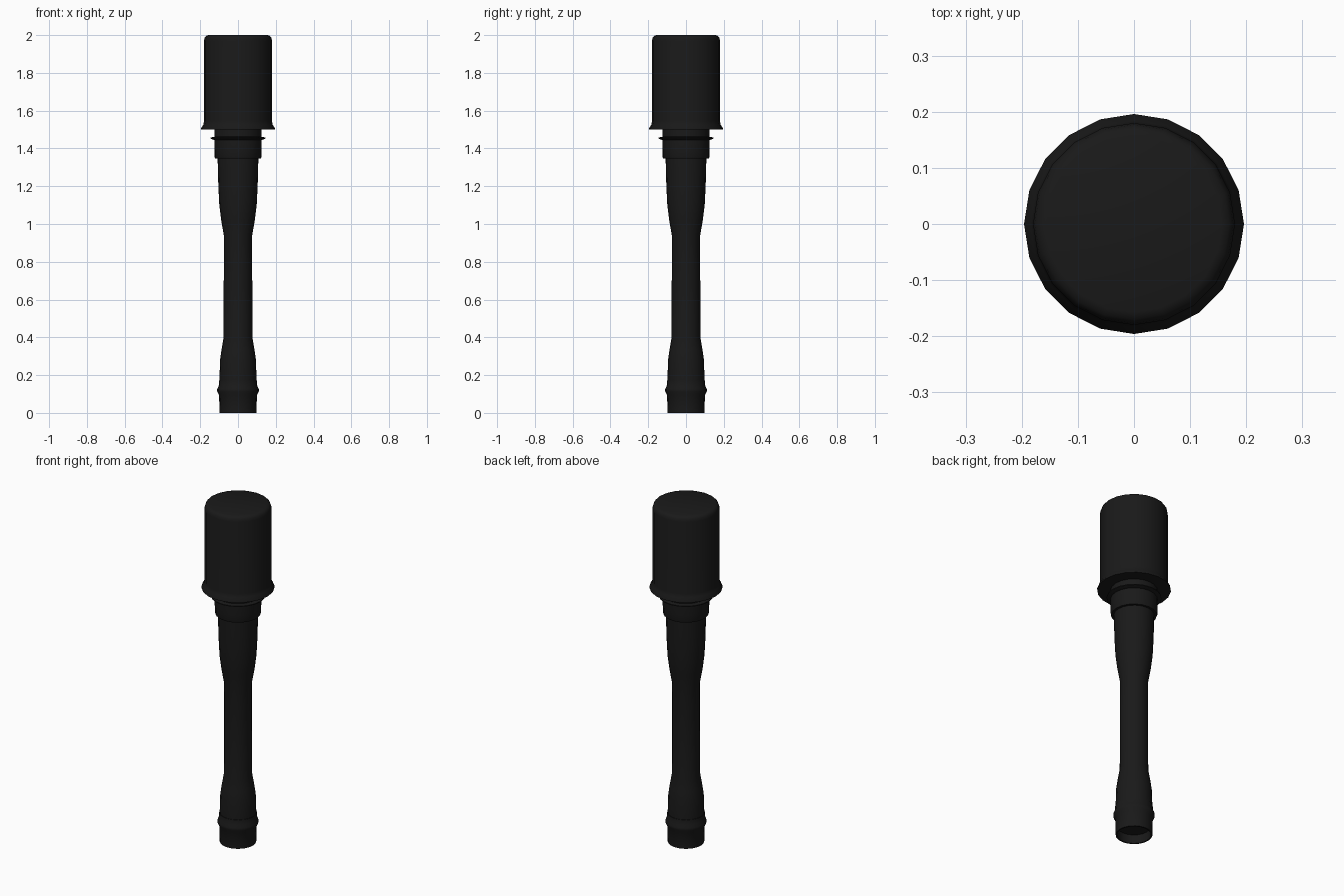
import bpy, bmesh, math

if "Cube" in bpy.data.objects:
    bpy.data.objects.remove(bpy.data.objects["Cube"])

SIDES = 20
mat = bpy.data.materials.new("black_paint")
mat.diffuse_color = (0.01, 0.01, 0.01, 1)
mat.use_nodes = True
mat.node_tree.nodes["Principled BSDF"].inputs["Base Color"].default_value = mat.diffuse_color


def lathe(name, profile):
    """Revolve (radius, z) points around z; radius 0 closes to a pole."""
    bm = bmesh.new()
    rings = []
    for r, z in profile:
        if r == 0:
            rings.append([bm.verts.new((0, 0, z))] * SIDES)
        else:
            angles = [2 * math.pi * i / SIDES for i in range(SIDES)]
            rings.append([bm.verts.new((r * math.cos(a), r * math.sin(a), z)) for a in angles])
    for lo, hi in zip(rings, rings[1:]):
        for i in range(SIDES):
            j = (i + 1) % SIDES
            quad = list(dict.fromkeys([lo[i], lo[j], hi[j], hi[i]]))
            bm.faces.new(quad)
    bmesh.ops.recalc_face_normals(bm, faces=bm.faces)
    mesh = bpy.data.meshes.new(name)
    bm.to_mesh(mesh)
    bm.free()
    mesh.materials.append(mat)
    obj = bpy.data.objects.new(name, mesh)
    bpy.context.collection.objects.link(obj)
    bpy.ops.object.select_all(action='DESELECT')
    obj.select_set(True)
    bpy.context.view_layer.objects.active = obj
    bpy.ops.object.shade_smooth_by_angle(angle=math.radians(35))
    return obj


# Cylindrical head with flared lower rim and rounded top
lathe("head", [(0, 1.5), (0.196, 1.5), (0.196, 1.507), (0.184, 1.525), (0.18, 1.545),
               (0.18, 1.97), (0.177, 1.985), (0.17, 1.995), (0.157, 2.0), (0, 2.0)])

# Stepped collar under the head
lathe("collar", [(0, 1.348), (0.121, 1.348), (0.124, 1.355), (0.124, 1.39),
                 (0.125, 1.397), (0.125, 1.502), (0, 1.502)])

# Thin flange around the collar
lathe("collar_flange", [(0, 1.445), (0.128, 1.445), (0.146, 1.452), (0.146, 1.457),
                        (0.125, 1.462), (0, 1.462)])

# Waisted handle
lathe("handle", [(0, 0.1), (0.098, 0.1), (0.098, 0.18), (0.095, 0.28), (0.088, 0.33),
                 (0.076, 0.4), (0.075, 0.94), (0.089, 1.02), (0.099, 1.1),
                 (0.104, 1.2), (0.108, 1.35), (0, 1.35)])

# End cap with raised bead and recessed underside
lathe("end_cap", [(0, 0.05), (0.088, 0.05), (0.09, 0.0), (0.098, 0.0), (0.1, 0.095),
                  (0.11, 0.113), (0.11, 0.127), (0.102, 0.142), (0.101, 0.172), (0, 0.172)])
